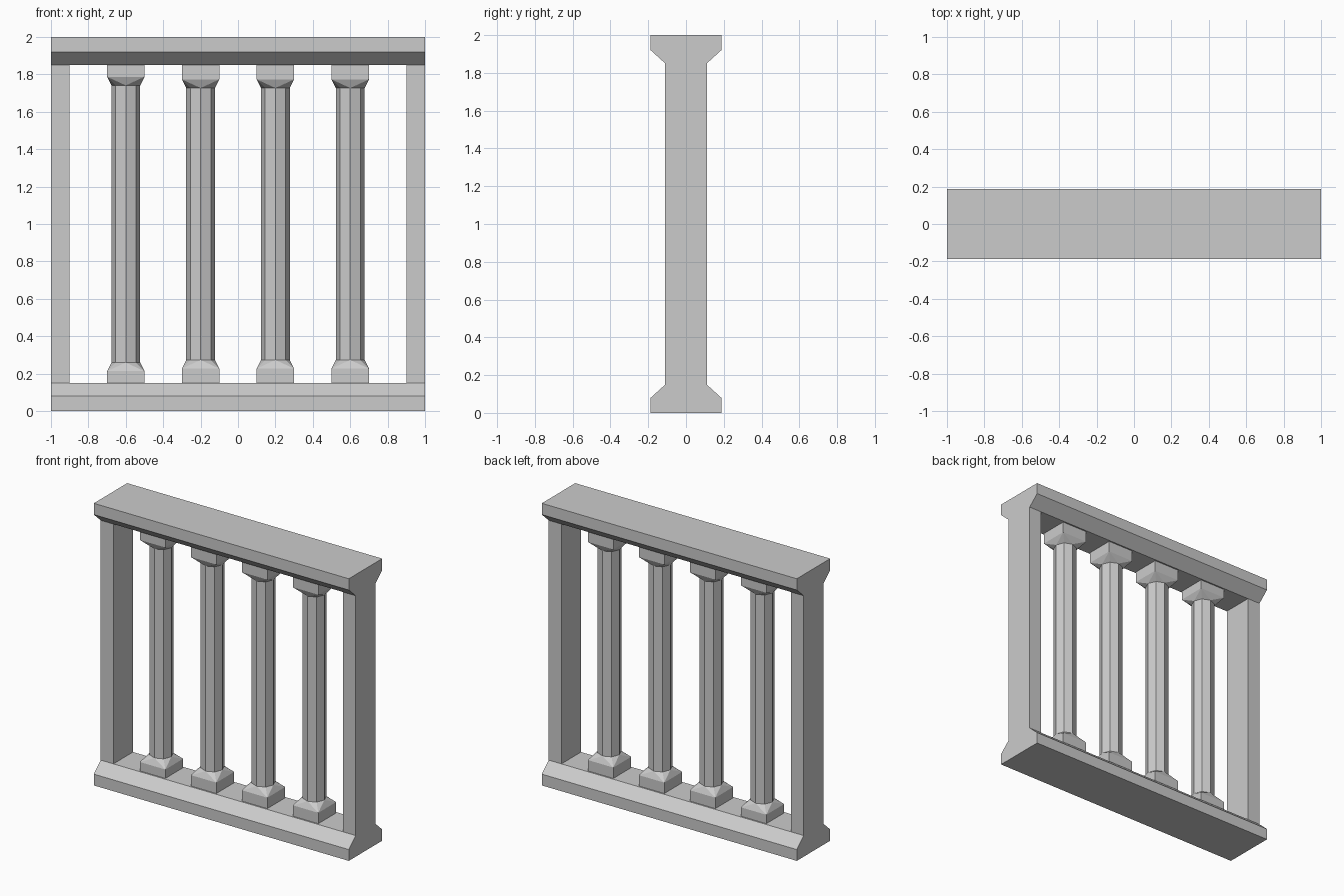
import bpy, bmesh
from math import cos, sin, pi

if "Cube" in bpy.data.objects:
    bpy.data.objects.remove(bpy.data.objects["Cube"])


def finish(bm, name):
    bmesh.ops.recalc_face_normals(bm, faces=bm.faces)
    mesh = bpy.data.meshes.new(name)
    bm.to_mesh(mesh)
    bm.free()
    obj = bpy.data.objects.new(name, mesh)
    bpy.context.collection.objects.link(obj)
    return obj


def box(name, x, half_x, half_y, z0, z1):
    bm = bmesh.new()
    bmesh.ops.create_cube(bm, size=1)
    for v in bm.verts:
        v.co = (x + v.co.x * 2 * half_x, v.co.y * 2 * half_y,
                z0 if v.co.z < 0 else z1)
    return finish(bm, name)


# Rails: chamfered profile extruded along x
def rail(name, flip):
    half = [(0.187, 0), (0.187, 0.08), (0.11, 0.15)]
    profile = half + [(-y, z) for y, z in reversed(half)]
    bm = bmesh.new()
    face = bm.faces.new([bm.verts.new((-1, y, 2 - z if flip else z)) for y, z in profile])
    ext = bmesh.ops.extrude_face_region(bm, geom=[face], use_keep_orig=True)
    for v in ext["geom"]:
        if isinstance(v, bmesh.types.BMVert):
            v.co.x = 1
    return finish(bm, name)


# Baluster: square blocks blending into an eight-sided shaft
def baluster(name, x, block, neck):
    bm = bmesh.new()

    def ring(n, r, z, turn=0.0):
        return [bm.verts.new((x + r * cos(turn + 2 * pi * i / n),
                              r * sin(turn + 2 * pi * i / n), z)) for i in range(n)]

    def bridge(a, b):
        n = len(a)
        for i in range(n):
            j = (i + 1) % n
            bm.faces.new((a[i], a[j], b[j], b[i]))

    octagons = []
    for end, inner, shaft in ((0.15, block, neck), (1.85, 2 - block, 2 - neck)):
        outer = ring(4, 0.1 * 2 ** 0.5, end, pi / 4)
        square = ring(4, 0.1 * 2 ** 0.5, inner, pi / 4)
        octa = ring(8, 0.077, shaft)
        bm.faces.new(outer)
        bridge(outer, square)
        for i in range(4):
            c, d = square[i], square[(i + 1) % 4]
            k = 2 * i
            bm.faces.new((c, d, octa[(k + 2) % 8]))
            bm.faces.new((c, octa[k + 1], octa[k]))
            bm.faces.new((c, octa[(k + 2) % 8], octa[k + 1]))
        octagons.append(octa)
    bridge(*octagons)
    return finish(bm, name)


rail("bottom_rail", False)
rail("top_rail", True)

# End posts
for side, s in (("left", -1), ("right", 1)):
    box(side + "_post", s * 0.95, 0.05, 0.11, 0.15, 1.85)

# The first baluster has slightly shorter blocks
for i, x in enumerate((-0.6, -0.2, 0.2, 0.6)):
    block = 0.213 if i == 0 else 0.227
    baluster(f"baluster_{i + 1}", x, block, block + 0.046)
